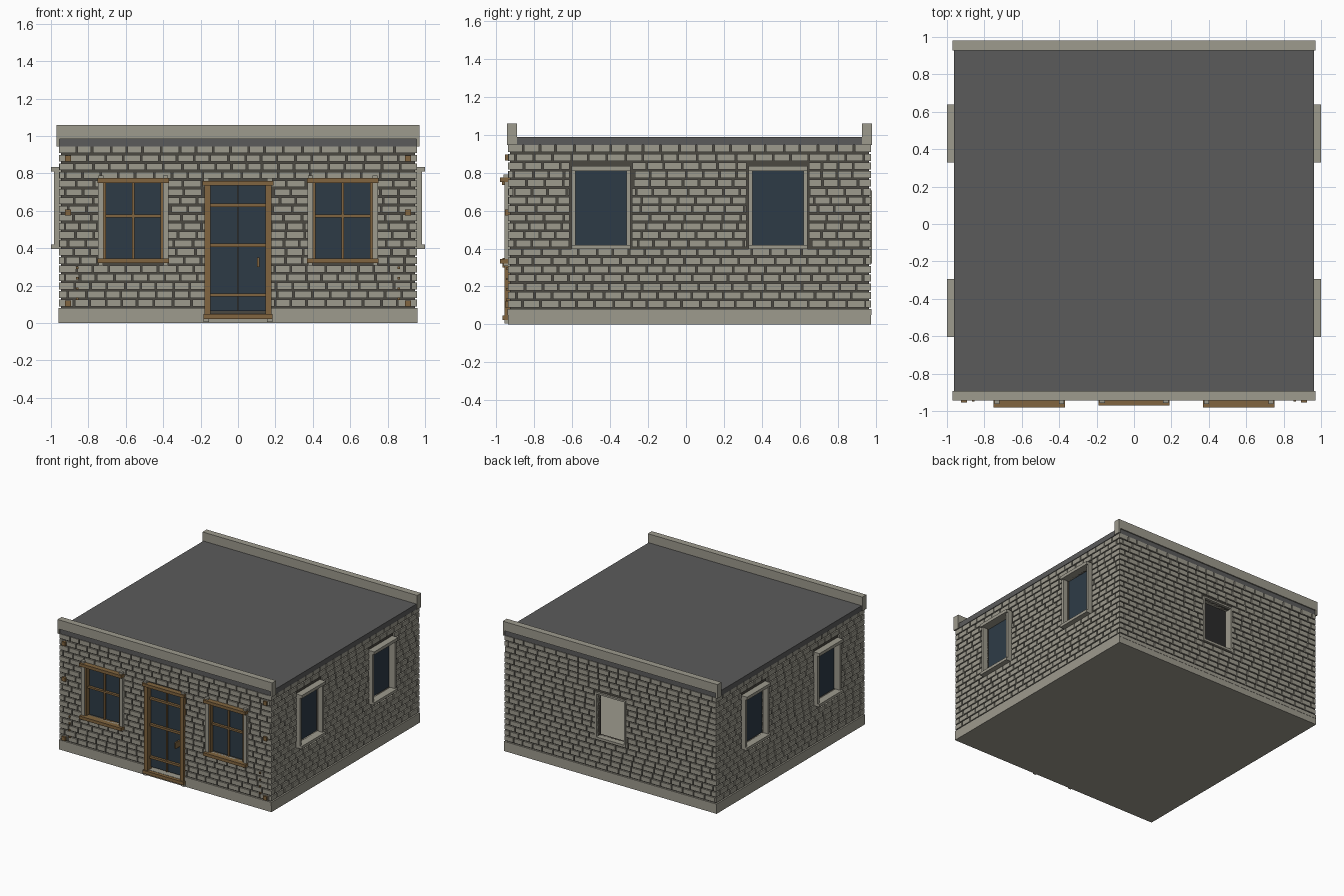
import bpy, bmesh, random
from math import pi
from mathutils import Matrix, Vector

random.seed(4)
if "Cube" in bpy.data.objects:
    bpy.data.objects.remove(bpy.data.objects["Cube"])


def material(name, r, g, b):
    m = bpy.data.materials.new(name)
    m.use_nodes = True
    m.diffuse_color = (r, g, b, 1)
    m.node_tree.nodes["Principled BSDF"].inputs["Base Color"].default_value = (r, g, b, 1)
    return m


STONE = material("pale stone", .34, .325, .27)
MORTAR = material("dark mortar", .07, .065, .053)
ROOF = material("grey roofing", .105, .105, .105)
WOOD = material("brown wood", .22, .13, .05)
GLASS = material("blue glass", .027, .044, .062)

# Wall frame: u runs along a wall, d outward from the centre, z up
FRONT, RIGHT, BACK, LEFT = range(4)
CENTRE = Matrix.Translation((0, .018, 0))
D = .958            # outer wall face
BASE, PLINTH, EAVES = .05, .08, .945


def box(bm, side, u, d, z):
    centre = Vector((sum(u) / 2, -sum(d) / 2, sum(z) / 2))
    size = (u[1] - u[0], d[1] - d[0], z[1] - z[0], 1)
    m = CENTRE @ Matrix.Rotation(side * pi / 2, 4, 'Z') @ Matrix.Translation(centre)
    bmesh.ops.create_cube(bm, size=1, matrix=m @ Matrix.Diagonal(size))


def part(name, mat, boxes):
    bm = bmesh.new()
    for b in boxes:
        box(bm, *b)
    me = bpy.data.meshes.new(name)
    bm.to_mesh(me)
    bm.free()
    me.materials.append(mat)
    ob = bpy.data.objects.new(name, me)
    bpy.context.collection.objects.link(ob)
    return ob


def slab(side, u, d, z, holes):
    """Wall slab split into cells, leaving out the holes (u0, u1, z0, z1)."""
    us = sorted({*u, *(x for h in holes for x in h[:2])})
    zs = sorted({x for x in (*z, *(x for h in holes for x in h[2:])) if z[0] <= x <= z[1]})
    for a, b in zip(us, us[1:]):
        for p, q in zip(zs, zs[1:]):
            mu, mz = (a + b) / 2, (p + q) / 2
            if not any(h[0] < mu < h[1] and h[2] < mz < h[3] for h in holes):
                yield side, (a, b), d, (p, q)


def bricks(side, holes):
    """Running bond of slightly uneven bricks, trimmed around the holes."""
    rows, length, gap = 19, .092, .009
    pitch = (EAVES - PLINTH) / rows
    for r in range(rows):
        z = (PLINTH + r * pitch + gap, PLINTH + (r + 1) * pitch)
        free = [(-D + .003, D - .003)]
        for h in holes:
            if h[2] < z[1] - .01 and h[3] > z[0] + .01:
                free = [s for a, b in free for s in ((a, min(b, h[0])), (max(a, h[1]), b))
                        if s[1] > s[0]]
        x = -D - (r % 2) * length / 2
        while x < D:
            end = x + length + random.uniform(-.012, .012)
            for a, b in free:
                lo, hi = max(x, a), min(end - gap, b)
                if hi - lo > .008:
                    yield side, (lo, hi), (D - .03, D), z
            x = end


# Openings in each wall
WIN_X, WIN_HALF, WIN_Z = .56, .158, (.345, .75)
SIDE_X, SIDE_HALF, SIDE_Z = .467, .135, (.42, .81)
DOOR = (-.15, .15, BASE, .735)
VENT = (-.125, .125, .34, .69)
front_holes = [(s * WIN_X - WIN_HALF, s * WIN_X + WIN_HALF, *WIN_Z) for s in (-1, 1)] + [DOOR]
side_holes = [(s * SIDE_X - SIDE_HALF, s * SIDE_X + SIDE_HALF, *SIDE_Z) for s in (-1, 1)]
walls = {FRONT: ("front", front_holes), RIGHT: ("right", side_holes),
         BACK: ("back", [VENT]), LEFT: ("left", side_holes)}

# Floor, walls, plinth and brickwork
part("floor", STONE, [(FRONT, (-.96, .96), (-D, D), (0, BASE))])
for side, (name, holes) in walls.items():
    part(name + "_wall", MORTAR,
         slab(side, (-D + .012, D - .012), (D - .06, D - .012), (BASE, EAVES), holes))
    part(name + "_plinth", STONE, slab(side, (-.96, .96), (D - .05, .96), (BASE, PLINTH), holes))
    edge = .03 if side != BACK else .015
    grown = [(a - edge, b + edge, p - .02, q + .02) for a, b, p, q in holes]
    part(name + "_bricks", STONE, bricks(side, grown))

# Roof and the two parapets with end caps
part("roof", ROOF, [(FRONT, (-.963, .963), (-D + .005, D - .005), (EAVES, .988))])
for side, name in ((FRONT, "front"), (BACK, "back")):
    part(name + "_parapet", STONE,
         [(side, (-.97, .97), (.91, .962), (.985, 1.06))] +
         [(side, tuple(sorted((s * .955, s * .97))), (.91, .962), (EAVES, .985)) for s in (-1, 1)])

# Front windows
for s, name in ((-1, "right"), (1, "left")):
    c = s * WIN_X
    w, (z0, z1) = WIN_HALF, WIN_Z
    span = (c - .19, c + .19)
    part(f"front_{name}_glass", GLASS, [(FRONT, (c - w, c + w), (.92, .93), WIN_Z)])
    part(f"front_{name}_window_wood", WOOD, [
        (FRONT, span, (.92, .998), (z1, z1 + .025)),
        (FRONT, span, (.92, .998), (z0 - .025, z0)),
        (FRONT, (c - w, c - w + .012), (.92, .965), WIN_Z),
        (FRONT, (c + w - .012, c + w), (.92, .965), WIN_Z),
        (FRONT, (c - .006, c + .006), (.92, .945), WIN_Z),
        (FRONT, (c - w, c + w), (.92, .95), (.565, .58))])
    surround = []
    for k in (-1, 1):
        e = c + k * (w + .015)
        surround += [(FRONT, (e - .015, e + .015), (.92, .975), WIN_Z),
                     (FRONT, (e - .014, e + .014), (.92, .98), (z1 + .025, z1 + .04)),
                     (FRONT, (e - .012, e + .012), (.92, .98), (z0 - .038, z0 - .025))]
    part(f"front_{name}_window_stone", STONE, surround + [
        (FRONT, span, (.92, D), (z0 - .02, z0)), (FRONT, span, (.92, D), (z1, z1 + .02))])

# Front door
part("door_glass", GLASS, [(FRONT, (-.15, .15), (.92, .93), (.065, .735))])
rails = [(FRONT, (-.15, .15), (.92, .95), (z - .009, z + .009)) for z in (.15, .415, .63)]
stiles = [(FRONT, tuple(sorted((s * .148, s * .178))), (.92, .975), (.045, .737)) for s in (-1, 1)]
part("door_frame", WOOD, rails + stiles + [
    (FRONT, (-.19, .19), (.92, .988), (.735, .76)),
    (FRONT, (-.185, .185), (D, .985), (.022, .048)),
    (FRONT, (-.004, .004), (.92, .94), (.065, .735))])
part("door_handle", WOOD, [(FRONT, (.102, .114), (.925, .985), (.3, .35))])
part("door_brackets", STONE,
     [(FRONT, (x - .014, x + .014), (.92, .975), (.76, .775)) for x in (-.17, .17)] +
     [(FRONT, (x - .014, x + .014), (.92, .975), (.005, .022)) for x in (-.17, .17)])

# Small wooden blocks and pegs near the front corners
part("corner_blocks", WOOD,
     [(FRONT, (s * .91 - .016, s * .91 + .016), (.94, .973), (z - .016, z + .016))
      for s in (-1, 1) for z in (.105, .59, .88)])
part("corner_pegs", WOOD,
     [(FRONT, (s * .86 - .006, s * .86 + .006), (.94, .968), (z - .006, z + .006))
      for s in (-1, 1) for z in (.13, .185, .24, .295)])

# Side windows with deep stone frames
for side, wall in ((RIGHT, "right"), (LEFT, "left")):
    for s, name in ((-1, "a"), (1, "b")):
        c, w, (z0, z1) = s * SIDE_X, SIDE_HALF, SIDE_Z
        part(f"{wall}_glass_{name}", GLASS, [(side, (c - w, c + w), (.92, .93), SIDE_Z)])
        part(f"{wall}_window_frame_{name}", STONE, [
            (side, (c - w - .02, c - w), (.92, .985), SIDE_Z),
            (side, (c + w, c + w + .02), (.92, .985), SIDE_Z),
            (side, (c - w - .02, c + w + .02), (.92, 1), (z1, z1 + .025)),
            (side, (c - w - .02, c + w + .02), (.92, 1), (z0 - .023, z0))])

# Trim around the open back window
a, b, p, q = VENT
part("back_window_trim", STONE,
     slab(BACK, (a - .015, b + .015), (.9, .962), (p - .02, q + .015), [VENT]))
